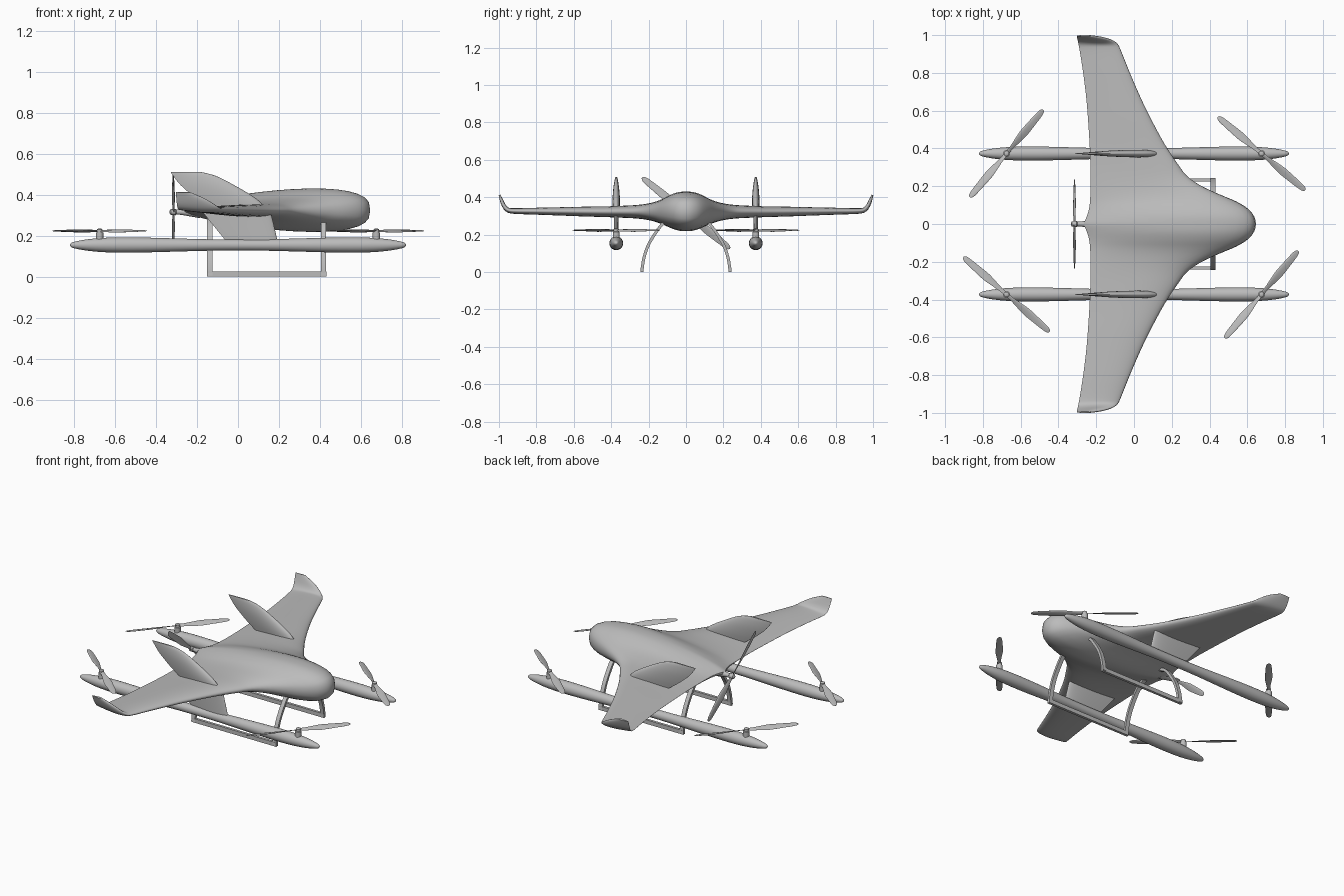
import bpy, bmesh, math
from mathutils import Matrix, Vector

cube = bpy.data.objects.get("Cube")
if cube:
    bpy.data.objects.remove(cube, do_unlink=True)

grey = bpy.data.materials.new("light grey")
grey.use_nodes = True
grey.diffuse_color = (0.5, 0.5, 0.5, 1)
for node in grey.node_tree.nodes:
    if node.type == 'BSDF_PRINCIPLED':
        node.inputs["Base Color"].default_value = grey.diffuse_color


def loft(name, shells, sharp=40):
    """Skin one or more lists of closed rings and cap their ends."""
    bm = bmesh.new()
    for rings in shells:
        rows = [[bm.verts.new(p) for p in ring] for ring in rings]
        n = len(rows[0])
        for a, b in zip(rows, rows[1:]):
            for i in range(n):
                j = (i + 1) % n
                bm.faces.new((a[i], a[j], b[j], b[i]))
        bm.faces.new(rows[0])
        bm.faces.new(rows[-1])
    bmesh.ops.recalc_face_normals(bm, faces=bm.faces)
    mesh = bpy.data.meshes.new(name)
    bm.to_mesh(mesh)
    bm.free()
    mesh.materials.append(grey)
    ob = bpy.data.objects.new(name, mesh)
    bpy.context.collection.objects.link(ob)
    bpy.ops.object.select_all(action='DESELECT')
    ob.select_set(True)
    bpy.context.view_layer.objects.active = ob
    bpy.ops.object.shade_smooth_by_angle(angle=math.radians(sharp))
    return ob


def smooth(rows, steps):
    """Catmull-Rom interpolation of rows of numbers."""
    rows = [Vector(r) for r in rows]
    ends = [2 * rows[0] - rows[1]] + rows + [2 * rows[-1] - rows[-2]]
    out = []
    for a, b, c, d in zip(ends, ends[1:], ends[2:], ends[3:]):
        for k in range(steps):
            t = k / steps
            out.append(b + (c - a) * t / 2 + (2 * a - 5 * b + 4 * c - d) * t**2 / 2
                       + (3 * b - a - 3 * c + d) * t**3 / 2)
    return out + [rows[-1]]


def airfoil(n=18, power=1.0):
    """Chord fraction and signed unit half thickness around a section."""
    def pair(k, sign):
        u = (1 - math.cos(math.pi * k / n)) / 2
        t = 2.969 * u**0.5 - 1.26 * u - 3.516 * u**2 + 2.843 * u**3 - 1.015 * u**4
        return u, sign * max(t, 0)**power
    return [pair(k, 1) for k in range(n, -1, -1)] + [pair(k, -1) for k in range(1, n + 1)]


def circle(n=20):
    return [(math.cos(2 * math.pi * k / n), math.sin(2 * math.pi * k / n)) for k in range(n)]


# Blended body and wing: span, leading edge, trailing edge, height, half thickness
half = [
    (0, .645, -.265, .324, .106), (.04, .636, -.25, .324, .103),
    (.08, .605, -.238, .323, .09), (.12, .54, -.233, .322, .071),
    (.16, .445, -.231, .322, .055), (.205, .35, -.23, .322, .044),
    (.255, .28, -.23, .322, .037), (.32, .23, -.231, .322, .033),
    (.42, .164, -.235, .322, .029), (.55, .093, -.243, .323, .026),
    (.68, .03, -.254, .324, .022), (.82, -.03, -.272, .325, .018),
    (.92, -.07, -.288, .326, .015), (.953, -.087, -.294, .332, .013),
    (.972, -.115, -.298, .352, .011), (.986, -.165, -.301, .382, .009),
    (.997, -.235, -.303, .412, .005),
]
stations = smooth([(-y, *r) for y, *r in half[:0:-1]] + half, 3)
rings = []
for i, (y, le, te, z, t) in enumerate(stations):
    a, b = stations[max(i - 1, 0)], stations[min(i + 1, len(stations) - 1)]
    normal = Vector((0, a[3] - b[3], b[0] - a[0])).normalized()
    power = 0.7 + 0.3 * min(abs(y) / 0.3, 1)
    rings.append([Vector((le + (te - le) * u, y, z)) + normal * t * s
                  for u, s in airfoil(power=power)])
loft("body_and_wing", [rings], 50)


def upright(name, y, rows):
    """Vertical aerofoil surface: height, leading edge, trailing edge, half thickness."""
    loft(name, [[[Vector((le + (te - le) * u, y + t * s, z)) for u, s in airfoil()]
                 for z, le, te, t in smooth(rows, 3)]])


fin = [(.31, .15, -.11, .016), (.345, .125, -.155, .019), (.385, .083, -.21, .02),
       (.444, -.015, -.278, .016), (.49, -.105, -.315, .009), (.509, -.175, -.328, .004)]
pylon = [(.325, .155, -.18, .014), (.28, .168, -.145, .013), (.165, .195, -.052, .012)]
nose = [(.82, .003), (.812, .011), (.79, .018), (.74, .027), (.67, .034),
        (.58, .037), (.45, .036), (.3, .032), (.15, .028)]
boom = smooth(nose + [(0, .027)] + [(-x, r) for x, r in nose[::-1]], 3)


def blades(name, place):
    """Two-bladed propeller: radius, half chord, twist in degrees."""
    rows = smooth([(0, .011, 25), (.04, .011, 25), (.09, .017, 22), (.14, .022, 18),
                   (.2, .02, 14), (.26, .017, 11), (.29, .013, 10), (.302, .004, 10)], 3)
    shells = []
    for spin in (0, math.pi):
        turn = place @ Matrix.Rotation(spin, 4, 'Z')
        rings = []
        for r, c, twist in rows:
            tilt = Matrix.Rotation(math.radians(twist), 4, 'X')
            rings.append([turn @ tilt @ Vector((0, c * (1 - 2 * u), .18 * c * s))
                          + turn.to_3x3() @ Vector((r, 0, 0)) for u, s in airfoil(8)])
        shells.append(rings)
    loft(name, shells, 60)


def spindle(name, place, profile):
    """Turned part along local z: height, radius."""
    loft(name, [[[place @ Vector((r * c, r * s, z)) for c, s in circle()]
                 for z, r in profile]])


# Booms, fins, pylons and lift rotors on each side
along_x = Matrix.Rotation(math.pi / 2, 4, 'Y')
blade_angle = {("left", "front"): -40, ("left", "rear"): 50,
               ("right", "front"): 50, ("right", "rear"): -41}
for side, sy in (("left", 1), ("right", -1)):
    y = .373 * sy
    spindle(side + "_boom", Matrix.Translation((0, y, .154)) @ along_x, boom)
    upright(side + "_fin", y, fin)
    upright(side + "_pylon", y, pylon)
    for end, sx in (("front", 1), ("rear", -1)):
        label = f"{side}_{end}_rotor"
        place = Matrix.Translation((.675 * sx, y, .222))
        spindle(label + "_mount", place, [(-.06, .018), (-.008, .018), (-.006, .014),
                                          (.008, .014), (.012, .008)])
        angle = math.radians(blade_angle[side, end])
        blades(label + "_blades", place @ Matrix.Rotation(angle, 4, 'Z'))

# Pusher propeller at the tail
tail = Matrix.Translation((-.316, 0, .315))
spindle("pusher_hub", tail @ along_x, [(-.018, .006), (-.012, .014), (.012, .016),
                                       (.016, .012), (.04, .014), (.13, .03)])
facing = Matrix(((0, 0, 1), (1, 0, 0), (0, 1, 0))).to_4x4()
blades("pusher_blades", tail @ Matrix.Rotation(math.radians(141), 4, 'X') @ facing)

# Landing gear: curved legs and straight skids
leg = smooth([(.236, .004), (.226, .07), (.203, .14), (.165, .205), (.12, .262), (.07, .29)], 4)
for side, sy in (("left", 1), ("right", -1)):
    shells = []
    for x in (-.138, .418):
        rings = []
        for i, p in enumerate(leg):
            d = (leg[min(i + 1, len(leg) - 1)] - leg[max(i - 1, 0)]).normalized()
            q = Vector((-d.y, d.x)) * .008
            rings.append([Vector((x + w * .0125, sy * (p.x + k * q.x), p.y + k * q.y))
                          for w, k in ((-1, -1), (1, -1), (1, 1), (-1, 1))])
        shells.append(rings)
    loft(side + "_legs", shells)
    loft(side + "_skid", [[[Vector((x, sy * .234 + a * .008, .0125 + b * .0125))
                            for a, b in ((-1, -1), (1, -1), (1, 1), (-1, 1))]
                           for x in (-.151, .431)]])
